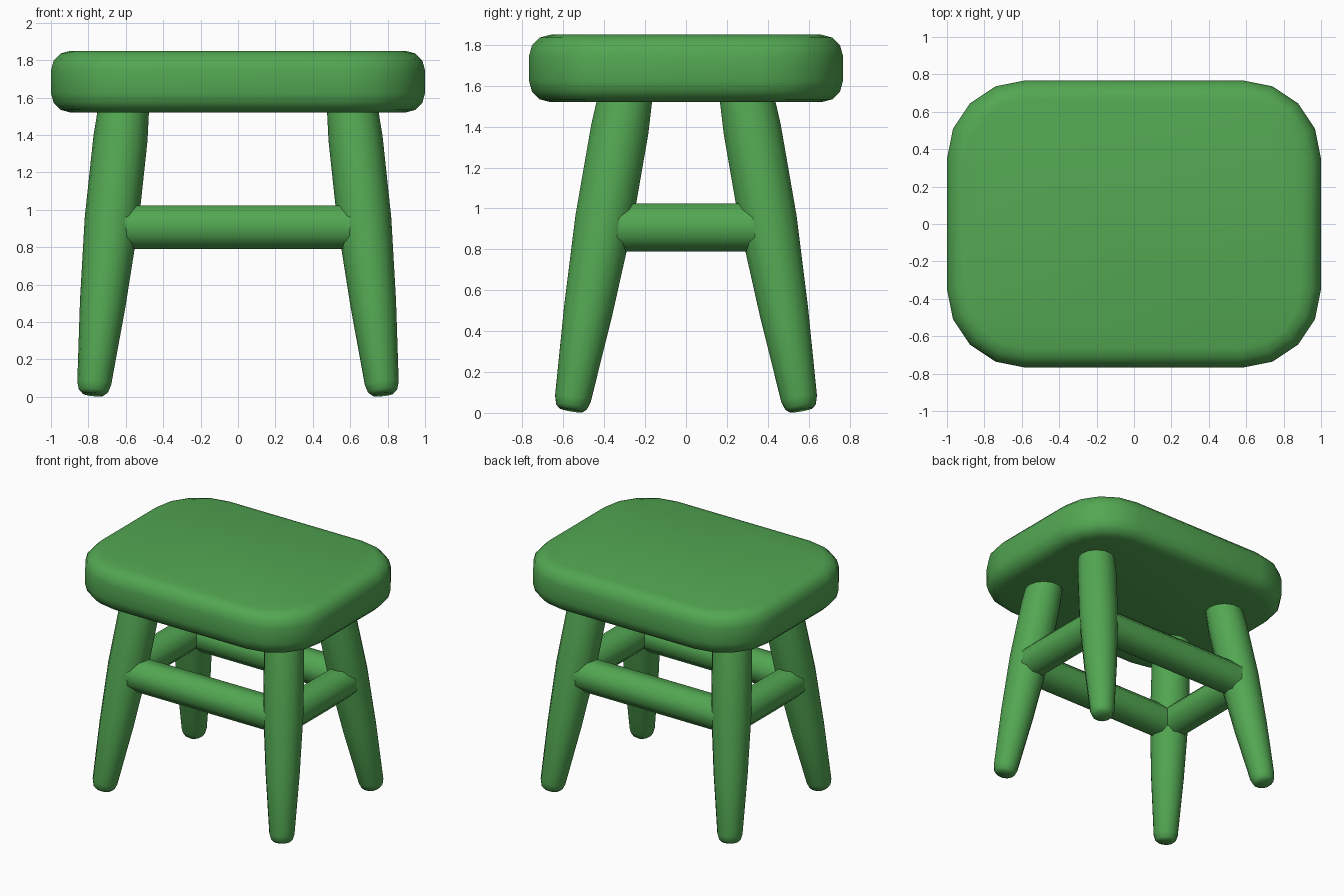
import bpy, bmesh, math
from mathutils import Vector

if "Cube" in bpy.data.objects:
    bpy.data.objects.remove(bpy.data.objects["Cube"])

green = bpy.data.materials.new("leaf green")
green.diffuse_color = (0.085, 0.385, 0.085, 1)
green.use_nodes = True
green.node_tree.nodes["Principled BSDF"].inputs["Base Color"].default_value = green.diffuse_color


def finish(bm, name):
    bmesh.ops.recalc_face_normals(bm, faces=bm.faces)
    me = bpy.data.meshes.new(name)
    bm.to_mesh(me)
    bm.free()
    me.materials.append(green)
    ob = bpy.data.objects.new(name, me)
    bpy.context.collection.objects.link(ob)
    bpy.ops.object.select_all(action='DESELECT')
    ob.select_set(True)
    bpy.context.view_layer.objects.active = ob
    bpy.ops.object.shade_smooth_by_angle(angle=math.radians(50))
    return ob


def turned(name, start, end, profile, sides, phase=0.0):
    """Loft round rings (t along axis, radius) between two points."""
    start, end = Vector(start), Vector(end)
    axis = (end - start).normalized()
    u = Vector((0, 0, 1)) if abs(axis.z) < 0.5 else Vector((1, 0, 0))
    u = (u - axis * u.dot(axis)).normalized()
    v = axis.cross(u)
    bm = bmesh.new()
    rings = []
    for t, r in profile:
        c = start + axis * t
        ring = []
        for i in range(sides):
            a = 2 * math.pi * i / sides + phase
            ring.append(bm.verts.new(c + (u * math.cos(a) + v * math.sin(a)) * r))
        rings.append(ring)
    for lo, hi in zip(rings, rings[1:]):
        for i in range(sides):
            j = (i + 1) % sides
            bm.faces.new((lo[i], lo[j], hi[j], hi[i]))
    bm.faces.new(rings[0][::-1])
    bm.faces.new(rings[-1])
    return finish(bm, name)


# Seat: rounded rectangle slab with softened rims
R, HX, HY, Z0, Z1 = 0.42, 1.0, 0.768, 1.52, 1.85
bm = bmesh.new()
outline = []
for k, (sx, sy) in enumerate(((1, 1), (-1, 1), (-1, -1), (1, -1))):
    for i in range(5):
        a = math.pi / 2 * (k + i / 4)
        outline.append(bm.verts.new((sx * (HX - R) + R * math.cos(a),
                                     sy * (HY - R) + R * math.sin(a), Z0)))
base = bm.faces.new(outline)
top = bmesh.ops.extrude_face_region(bm, geom=[base], use_keep_orig=True)
bmesh.ops.translate(bm, vec=(0, 0, Z1 - Z0),
                    verts=[g for g in top["geom"] if isinstance(g, bmesh.types.BMVert)])
bmesh.ops.recalc_face_normals(bm, faces=bm.faces)
rims = [e for e in bm.edges if abs(e.verts[0].co.z - e.verts[1].co.z) < 1e-4]
bmesh.ops.bevel(bm, geom=rims, offset=0.105, segments=3, profile=0.5, affect='EDGES')
finish(bm, "seat")

# Legs: splayed, turned with a swelling upper half and rounded foot
leg_profile = [(0, 0.058), (0.018, 0.078), (0.06, 0.091), (0.5, 0.123),
               (0.95, 0.145), (1.4, 0.145), (1.63, 0.132)]
foot = Vector((0.775, 0.563, 0.013))
head = Vector((0.605, 0.287, 1.6))
for sy, fb in ((-1, "front"), (1, "back")):
    for sx, lr in ((-1, "left"), (1, "right")):
        s = Vector((sx, sy, 1))
        turned(f"{fb}_{lr}_leg", foot * s, head * s, leg_profile, 14)

# Rungs: octagonal bars joining the legs
RX, RY, RZ, RR = 0.681, 0.408, 0.907, 0.126
for s, fb, lr in ((-1, "front", "left"), (1, "back", "right")):
    turned(f"{fb}_rung", (-RX, s * RY, RZ), (RX, s * RY, RZ),
           [(0, RR), (2 * RX, RR)], 8, math.pi / 8)
    turned(f"{lr}_rung", (s * RX, -RY, RZ), (s * RX, RY, RZ),
           [(0, RR), (2 * RY, RR)], 8, math.pi / 8)
